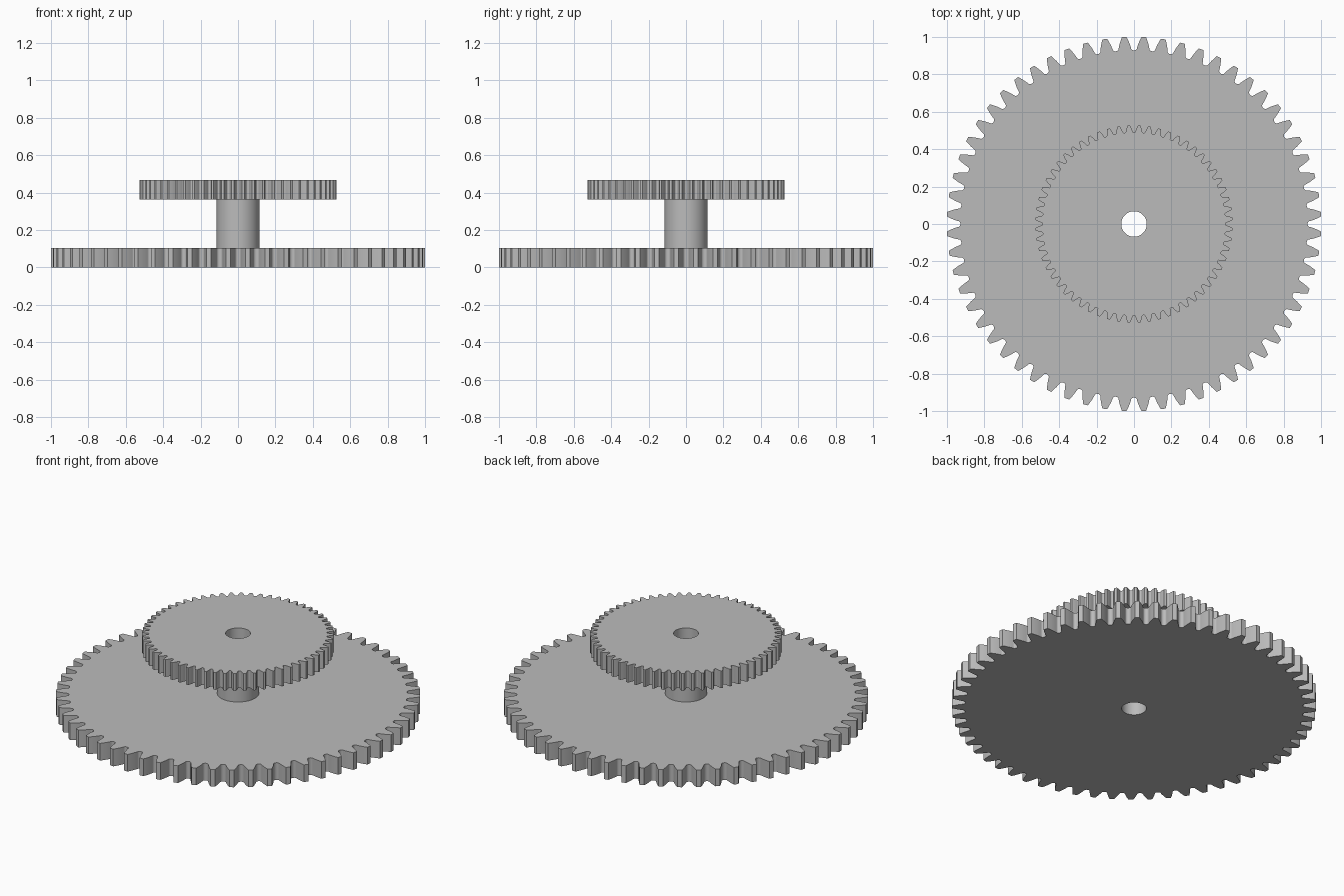
import bpy, bmesh
from math import sin, cos, tan, pi, acos, radians

if "Cube" in bpy.data.objects:
    bpy.data.objects.remove(bpy.data.objects["Cube"], do_unlink=True)

grey = bpy.data.materials.new("plain grey")
grey.use_nodes = True
colour = (0.5, 0.5, 0.5, 1)
grey.diffuse_color = colour
grey.node_tree.nodes["Principled BSDF"].inputs["Base Color"].default_value = colour

TEETH = 60
BORE = 0.068
THICK = 0.104
GAP = 0.26


def polar(r, a):
    return (r * cos(a), r * sin(a))


def circle(radius, sides=64):
    return [polar(radius, 2 * pi * i / sides) for i in range(sides)]


def gear_outline(tip):
    """Involute teeth with rounded valleys, a valley lying on +x."""
    m = tip / (TEETH / 2 + 1)
    pitch_r, root = m * TEETH / 2, tip - 2.25 * m
    pressure = radians(20)
    base = pitch_r * cos(pressure)
    step = 2 * pi / TEETH
    inv = lambda a: tan(a) - a

    def half_space(r):
        return step / 4 - inv(pressure) + inv(acos(base / r))

    start = root + 0.38 * m
    # Half a valley: rounded floor, then the flank up to the tip
    half = []
    for i in range(1, 5):
        t = i * pi / 8
        half.append((start - (start - root) * cos(t), half_space(start) * sin(t)))
    for i in range(1, 6):
        r = start + (tip - start) * i / 5
        half.append((r, half_space(r)))
    valley = [(r, -a) for r, a in reversed(half)] + [(root, 0)] + half
    return [polar(r, k * step + a) for k in range(TEETH) for r, a in valley]


def ring_solid(name, outline, z0, height):
    """Extrude an outline with the central bore cut through it."""
    curve = bpy.data.curves.new(name, "CURVE")
    curve.dimensions = "2D"
    curve.fill_mode = "BOTH"
    curve.extrude = height / 2
    for loop in (outline, circle(BORE)):
        spline = curve.splines.new("POLY")
        spline.points.add(len(loop) - 1)
        for point, (x, y) in zip(spline.points, loop):
            point.co = (x, y, 0, 1)
        spline.use_cyclic_u = True
    obj = bpy.data.objects.new(name, curve)
    bpy.context.collection.objects.link(obj)
    obj.location.z = z0 + height / 2
    bpy.ops.object.select_all(action="DESELECT")
    obj.select_set(True)
    bpy.context.view_layer.objects.active = obj
    bpy.ops.object.convert(target="MESH")
    obj = bpy.context.object

    # Weld the caps to the walls
    bm = bmesh.new()
    bm.from_mesh(obj.data)
    bmesh.ops.remove_doubles(bm, verts=bm.verts, dist=1e-5)
    bmesh.ops.recalc_face_normals(bm, faces=bm.faces)
    bm.to_mesh(obj.data)
    bm.free()
    obj.data.materials.clear()
    obj.data.materials.append(grey)
    bpy.ops.object.shade_smooth_by_angle(angle=radians(30))
    return obj


# Stacked gears joined by a round hub
ring_solid("large_gear", gear_outline(1.0008), 0, THICK)
ring_solid("hub", circle(0.115), THICK, GAP)
ring_solid("small_gear", gear_outline(0.5275), THICK + GAP, THICK)
